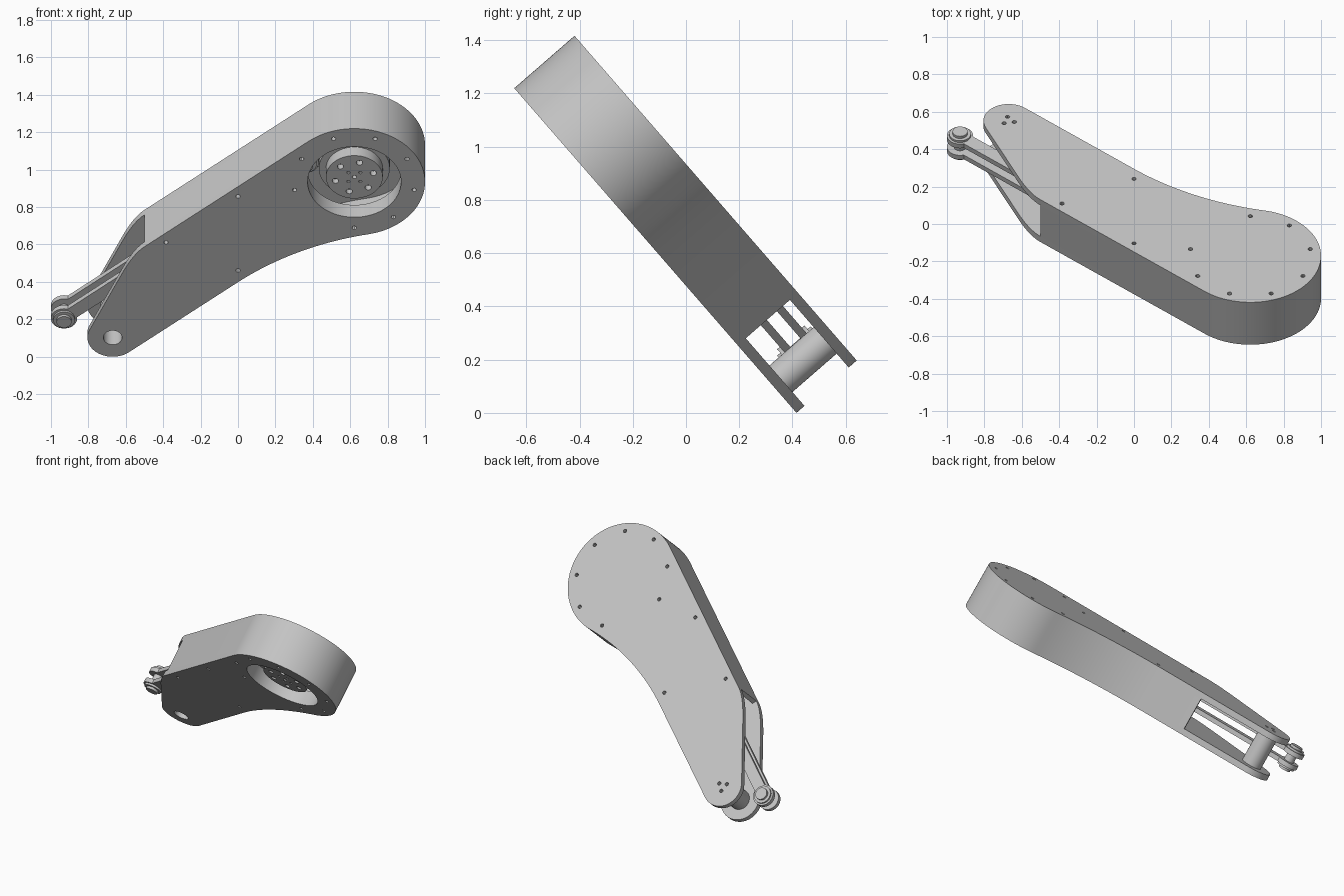
import bpy, bmesh
from math import sin, cos, radians, atan2, asin, hypot, degrees
from mathutils import Vector

cube = bpy.data.objects.get("Cube")
if cube:
    bpy.data.objects.remove(cube, do_unlink=True)

metal = bpy.data.materials.new("light_grey_metal")
metal.use_nodes = True
GREY = (0.55, 0.55, 0.55, 1)
metal.diffuse_color = GREY
metal.node_tree.nodes["Principled BSDF"].inputs["Base Color"].default_value = GREY

# The arm lies in a tilted plane: u across, v up the arm, w through its depth
TILT = radians(41)
DEPTH, PLATE = 0.30, 0.04
HEAD, HEAD_R = Vector((0.622, 1.238)), 0.378
TAIL, TAIL_R = Vector((-0.67, 0.135)), 0.135
SLOPE = radians(40.4)


def place(p, w):
    return (p[0], 0.415 - sin(TILT) * p[1] + cos(TILT) * w,
            cos(TILT) * p[1] + sin(TILT) * w)


def arc(c, r, a0=0, a1=360, n=48):
    """Points on an arc; a full circle leaves out the repeated end point."""
    count = n if abs(a1 - a0) == 360 else n + 1
    angles = [radians(a0 + (a1 - a0) * i / n) for i in range(count)]
    return [Vector((c[0] + r * cos(a), c[1] + r * sin(a))) for a in angles]


def prism(name, loops, w0, w1):
    """Extrude closed outlines through the depth of the arm."""
    bm = bmesh.new()
    for pts in loops:
        a = [bm.verts.new(place(p, w0)) for p in pts]
        b = [bm.verts.new(place(p, w1)) for p in pts]
        bm.faces.new(a)
        bm.faces.new(b)
        for i in range(len(a)):
            j = (i + 1) % len(a)
            bm.faces.new((a[i], a[j], b[j], b[i]))
    bmesh.ops.recalc_face_normals(bm, faces=bm.faces)
    mesh = bpy.data.meshes.new(name)
    bm.to_mesh(mesh)
    bm.free()
    mesh.materials.append(metal)
    ob = bpy.data.objects.new(name, mesh)
    bpy.context.collection.objects.link(ob)
    return ob


def cut(ob, loops, w0, w1):
    cutter = prism("cutter", loops, w0, w1)
    cutter.hide_render = True
    mod = ob.modifiers.new("cut", "BOOLEAN")
    mod.operation, mod.solver, mod.object = "DIFFERENCE", "EXACT", cutter
    bpy.context.view_layer.objects.active = ob
    bpy.ops.object.modifier_apply(modifier=mod.name)
    bpy.data.objects.remove(cutter, do_unlink=True)


def smooth(ob):
    bpy.ops.object.select_all(action="DESELECT")
    ob.select_set(True)
    bpy.context.view_layer.objects.active = ob
    bpy.ops.object.shade_smooth_by_angle(angle=radians(30))


def link_outline(p, q, r, half):
    """Bar with a larger round eye at each end."""
    d = degrees(atan2(q[1] - p[1], q[0] - p[0]))
    a = degrees(asin(half / r))
    return arc(p, r, d + a, d + 360 - a, 32) + arc(q, r, d - 180 + a, d + 180 - a, 32)


# Arm outline, counter-clockwise from the tail
lean = degrees(SLOPE)
tail_arc = arc(TAIL, TAIL_R, 156.5, 270 + lean, 32)
start = tail_arc[-1]
along = Vector((cos(SLOPE), sin(SLOPE)))
out = Vector((sin(SLOPE), -cos(SLOPE)))
waist = start + along * (-start.x / along.x)
gap = waist - HEAD
R = (gap.length_squared - HEAD_R ** 2) / (2 * (HEAD_R - gap.dot(out)))
C = waist + out * R
to_head = degrees(atan2(HEAD.y - C.y, HEAD.x - C.x))
waist_arc = arc(C, R, 90 + lean, to_head, 24)
head_arc = arc(HEAD, HEAD_R, to_head - 180, 90 + lean, 72)
end = head_arc[-1]
wall_end = end + along * ((-0.5 - end.x) / along.x)

# Rounded shoulder leading down to the tail
tip = tail_arc[0]
knee, low = Vector((-0.559, 0.73)), Vector((-0.62, 0.589))
shoulder = [wall_end * (1 - t) ** 2 + knee * 2 * t * (1 - t) + low * t * t
            for t in [i / 10 for i in range(11)]]
outline = tail_arc + waist_arc + head_arc[1:] + shoulder

# Side wall round the head, open near the tail on both sides
wall_start = start + along * ((-0.225 - start.x) / along.x)
path = [wall_start] + waist_arc + head_arc[1:] + [wall_end]
inner = []
for i, p in enumerate(path):
    t = (path[min(i + 1, len(path) - 1)] - path[max(i - 1, 0)]).normalized()
    inner.append(p + Vector((-t.y, t.x)) * 0.03)
side_wall = prism("side_wall", [path + inner[::-1]], PLATE, DEPTH - PLATE)

# Screw holes shared by both plates
ring = [arc(HEAD, 0.325, a, a + 1, 1)[0] for a in range(-90, 200, 40)]
screws = ring + [Vector(p) for p in ((0, 0.61), (0, 1.135), (-0.385, 0.81))]
screw_holes = [arc(p, 0.012, n=12) for p in screws]

front_plate = prism("front_plate", [outline], 0, PLATE)
cut(front_plate, [arc(HEAD, 0.25, n=64), arc(TAIL, 0.05, n=32)], -0.05, 0.1)
cut(front_plate, screw_holes, -0.05, 0.03)

back_plate = prism("back_plate", [outline], DEPTH - PLATE, DEPTH)
pivot_screws = [arc(p, 0.012, n=12) for p in arc(TAIL, 0.032, 20, 380, 3)]
cut(back_plate, screw_holes + pivot_screws, DEPTH - 0.03, DEPTH + 0.05)

# Hollow pivot tube between the plates at the tail
pivot_tube = prism("pivot_tube", [arc(TAIL, 0.066, n=40)], PLATE, DEPTH - PLATE)
cut(pivot_tube, [arc(TAIL, 0.05, n=32)], 0, DEPTH - PLATE - 0.01)

# Drive unit inside the head opening
lip = prism("opening_lip", [arc(HEAD, 0.265, n=64)], PLATE, 0.10)
cut(lip, [arc(HEAD, 0.25, n=64)], 0, 0.2)
motor = prism("motor_body", [arc(HEAD, 0.19, n=48)], 0.11, DEPTH - PLATE)
hub = prism("drive_hub", [arc(HEAD, 0.152, n=48)], 0.04, 0.11)
cut(hub, [arc(p, 0.017, n=16) for p in arc(HEAD, 0.105, 15, 375, 6)]
    + [arc(p, 0.009, n=10) for p in arc(HEAD, 0.045, 45, 405, 4)]
    + [arc(HEAD, 0.012, n=12)], 0, 0.075)

# Parallel links from the drive crank to the outer pin
offset = Vector((-0.26, 0.035))
pin_at, crank_at = TAIL + offset, HEAD + offset
parts = [side_wall, front_plate, back_plate, pivot_tube, lip, motor, hub]
parts.append(prism("crank", [link_outline(HEAD, crank_at, 0.07, 0.05)], 0.15, 0.19))
rod = link_outline(pin_at, crank_at, 0.07, 0.038)
for label, w in (("front", 0.115), ("back", 0.195)):
    parts.append(prism(label + "_link", [rod], w, w + 0.03))

# Pins, washers and bolt heads at both link ends
for label, at in (("outer", pin_at), ("crank", crank_at)):
    parts.append(prism(label + "_pin", [arc(at, 0.033, n=32)], 0.10, 0.24))
    for side, w_washer, w_bolt in (("front", 0.102, 0.086), ("back", 0.225, 0.238)):
        parts.append(prism(f"{label}_{side}_washer", [arc(at, 0.058, n=32)],
                           w_washer, w_washer + 0.013))
        parts.append(prism(f"{label}_{side}_bolt_head", [arc(at, 0.04, n=32)],
                           w_bolt, w_bolt + 0.016))

for ob in parts:
    smooth(ob)
